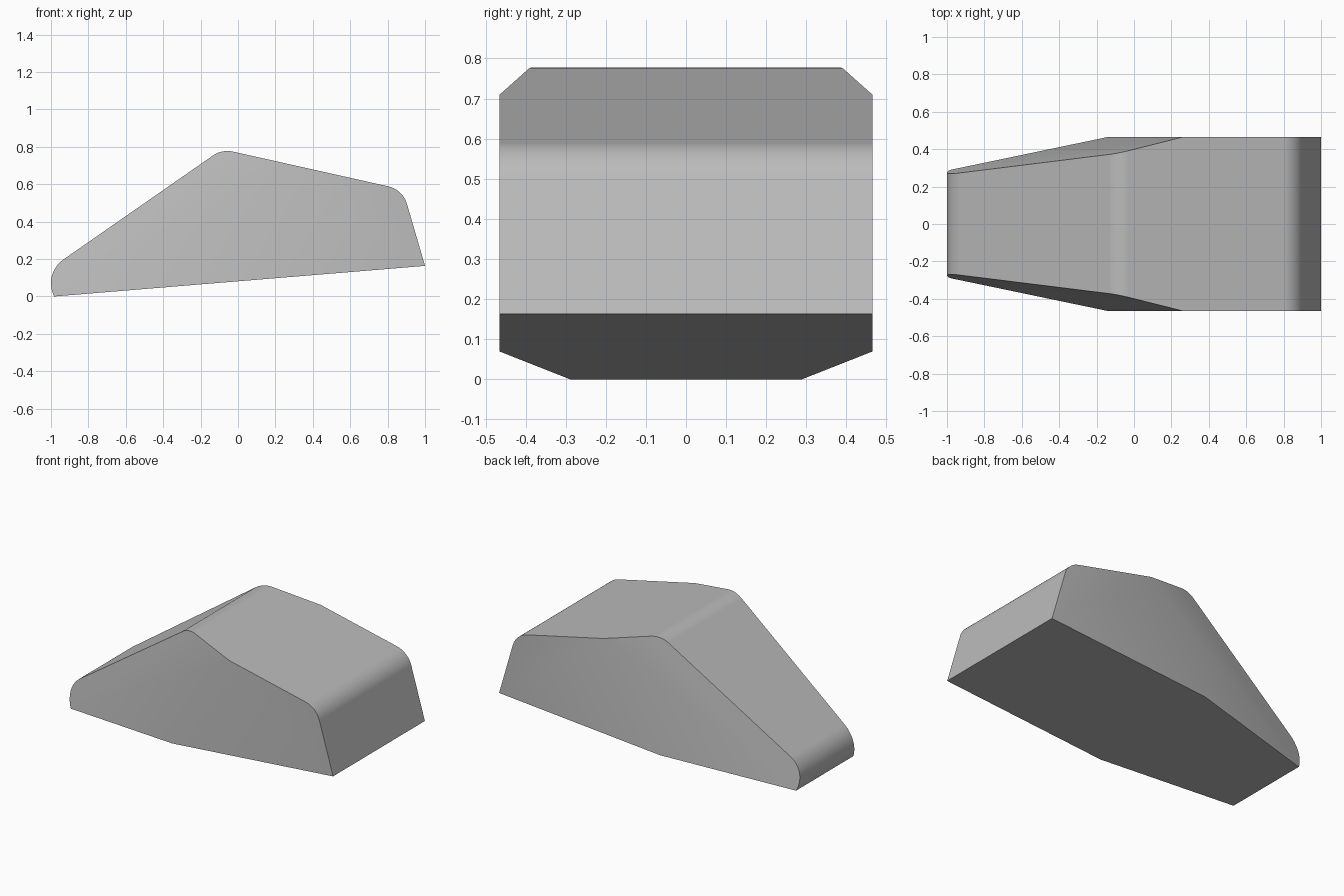
import bpy
import bmesh
import math
from mathutils import Vector

old = bpy.data.objects.get("Cube")
if old:
    bpy.data.objects.remove(old)

HALF_WIDTH = 0.465


def material(name, rgb):
    mat = bpy.data.materials.new(name)
    mat.use_nodes = True
    mat.diffuse_color = (*rgb, 1)
    mat.node_tree.nodes["Principled BSDF"].inputs["Base Color"].default_value = (*rgb, 1)
    return mat


def fillet(before, corner, after, length, steps=10):
    """Circular rounding of a corner, starting `length` away from it."""
    before, corner, after = Vector(before), Vector(corner), Vector(after)
    u, v = (before - corner).normalized(), (after - corner).normalized()
    a, b = corner + u * length, corner + v * length
    w = math.sin(u.angle(v) / 2)
    points = []
    for i in range(steps + 1):
        t = i / steps
        k0, k1, k2 = (1 - t) ** 2, 2 * w * t * (1 - t), t * t
        points.append((a * k0 + corner * k1 + b * k2) / (k0 + k1 + k2))
    return points


# Side profile (x, z): rounded nose, ridge, rounded tail
nose_centre, nose_radius = Vector((-0.845, 0.07)), 0.155
start, end = math.radians(207), math.radians(125)
nose = [nose_centre + nose_radius * Vector((math.cos(a), math.sin(a)))
        for a in (start + (end - start) * i / 14 for i in range(15))]
ridge, tail, heel = (-0.085, 0.787), (0.881, 0.571), (1.0, 0.163)
profile = nose + fillet(nose[-1], ridge, tail, 0.06) + fillet(ridge, tail, heel, 0.08)
profile.append(Vector(heel))

# Extrude the profile across the width
bm = bmesh.new()
face = bm.faces.new([bm.verts.new((p.x, -HALF_WIDTH, p.y)) for p in profile])
side = bmesh.ops.extrude_face_region(bm, geom=[face])["geom"]
moved = [g for g in side if isinstance(g, bmesh.types.BMVert)]
bmesh.ops.translate(bm, verts=moved, vec=(0, 2 * HALF_WIDTH, 0))

# Taper both flanks towards the nose with a slanted cut
for s in (-1, 1):
    low = Vector((-0.14, s * HALF_WIDTH, 0.07))
    high = Vector((0.26, s * HALF_WIDTH, 0.707))
    normal = (high - low).cross(Vector((-1, -s * 0.22, 0))).normalized()
    if normal.y * s < 0:
        normal.negate()
    bmesh.ops.bisect_plane(bm, geom=bm.verts[:] + bm.edges[:] + bm.faces[:], dist=1e-5,
                           plane_co=low, plane_no=normal, clear_outer=True)
    rim = [e for e in bm.edges if e.is_boundary]
    bmesh.ops.holes_fill(bm, edges=rim, sides=0)
bmesh.ops.recalc_face_normals(bm, faces=bm.faces[:])

mesh = bpy.data.meshes.new("wedge_body")
bm.to_mesh(mesh)
bm.free()
body = bpy.data.objects.new("wedge_body", mesh)
bpy.context.collection.objects.link(body)
mesh.materials.append(material("light_grey", (0.5, 0.5, 0.5)))

# Smooth roundings, sharp rims, even shading on the flat panels
bpy.context.view_layer.objects.active = body
body.select_set(True)
bpy.ops.object.shade_smooth_by_angle(angle=math.radians(30))
weighted = body.modifiers.new("even_shading", 'WEIGHTED_NORMAL')
weighted.keep_sharp = True
